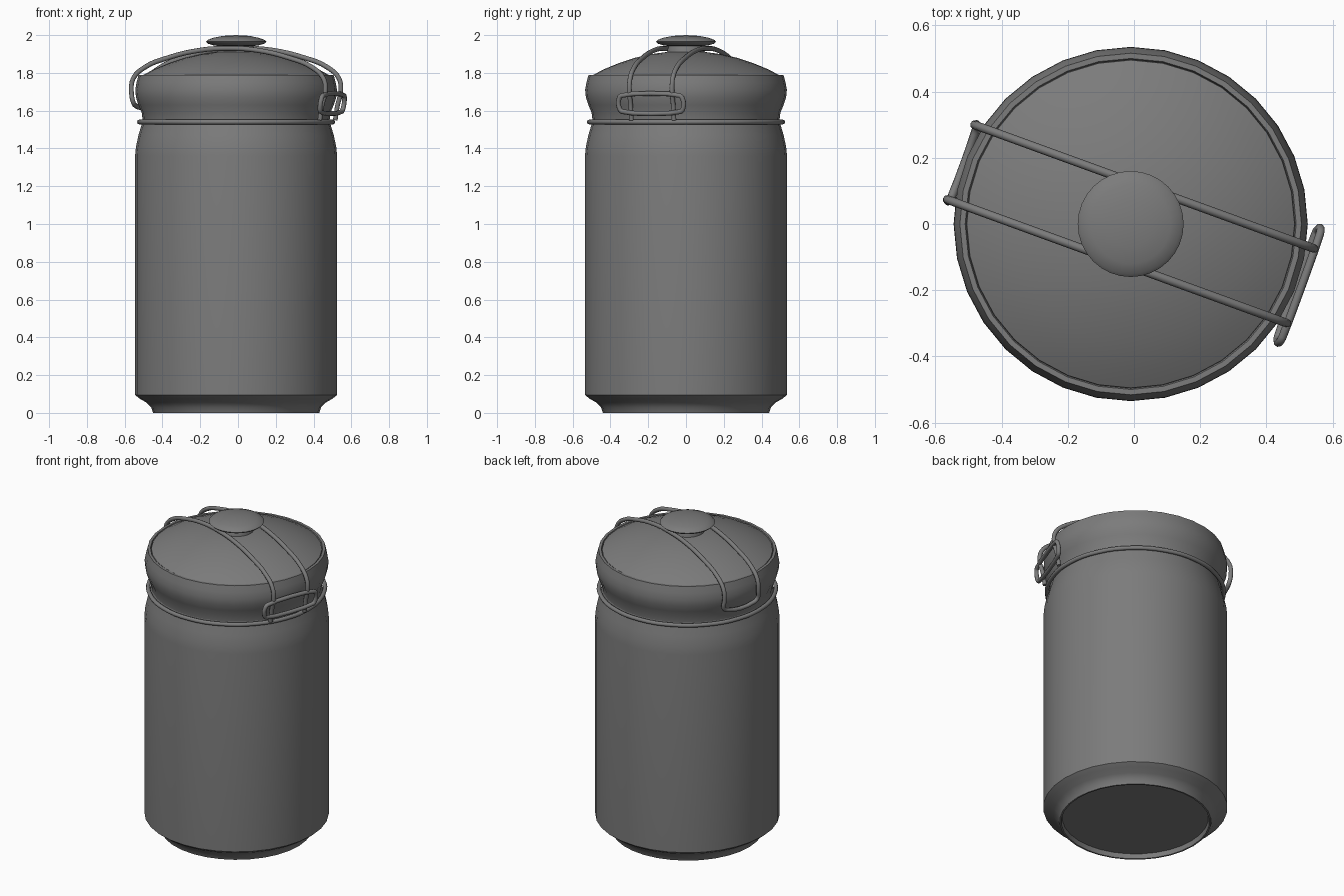
import bpy, bmesh, math
from mathutils import Vector, Matrix

cube = bpy.data.objects.get("Cube")
if cube:
    bpy.data.objects.remove(cube)

# One grey for everything
grey = bpy.data.materials.new("plain_grey")
grey.use_nodes = True
colour = (0.2, 0.2, 0.2, 1)
grey.diffuse_color = colour
grey.node_tree.nodes["Principled BSDF"].inputs["Base Color"].default_value = colour

CENTRE = Vector((-0.01, 0, 0))
SIDES = 32
TURN = Matrix.Rotation(math.radians(-20), 4, 'Z')   # direction of the wire bail


def lathe(name, profile):
    """Turn a (radius, height) profile around the jar axis."""
    bm = bmesh.new()
    verts = [bm.verts.new((r, 0, z)) for r, z in profile]
    edges = [bm.edges.new(pair) for pair in zip(verts, verts[1:])]
    bmesh.ops.spin(bm, geom=verts + edges, cent=(0, 0, 0), axis=(0, 0, 1),
                   angle=math.tau, steps=SIDES, use_duplicate=False)
    bmesh.ops.remove_doubles(bm, verts=bm.verts, dist=0.0005)
    bmesh.ops.recalc_face_normals(bm, faces=bm.faces)
    mesh = bpy.data.meshes.new(name)
    bm.to_mesh(mesh)
    bm.free()
    mesh.materials.append(grey)
    obj = bpy.data.objects.new(name, mesh)
    bpy.context.collection.objects.link(obj)
    obj.location = CENTRE
    bpy.ops.object.select_all(action='DESELECT')
    obj.select_set(True)
    bpy.context.view_layer.objects.active = obj
    bpy.ops.object.shade_smooth_by_angle(angle=math.radians(32))
    return obj


def wire(name, points, closed=False, radius=0.013, steps=4):
    """Round wire through points given along, across and above the bail."""
    curve = bpy.data.curves.new(name, 'CURVE')
    curve.dimensions = '3D'
    curve.bevel_depth = radius
    curve.bevel_resolution = 2
    curve.resolution_u = steps
    curve.use_fill_caps = True
    spline = curve.splines.new('BEZIER')
    spline.bezier_points.add(len(points) - 1)
    for bp, co in zip(spline.bezier_points, points):
        bp.co = co
        bp.handle_left_type = bp.handle_right_type = 'AUTO'
    spline.use_cyclic_u = closed
    curve.materials.append(grey)
    obj = bpy.data.objects.new(name, curve)
    bpy.context.collection.objects.link(obj)
    obj.matrix_world = Matrix.Translation(CENTRE) @ TURN
    return obj


# Jar body with a recessed base, curved foot and shoulder
lathe("jar_body", [
    (0, 0.03), (0.425, 0.03), (0.43, 0), (0.44, 0), (0.45, 0.03), (0.475, 0.055),
    (0.51, 0.075), (0.535, 0.095), (0.535, 1.36), (0.53, 1.41),
    (0.517, 1.47), (0.502, 1.52), (0.495, 1.55)])

# Flared collar with a thin rim
lathe("collar", [
    (0.495, 1.55), (0.5, 1.59), (0.517, 1.63), (0.53, 1.67), (0.534, 1.71),
    (0.527, 1.75), (0.516, 1.79), (0.5, 1.79), (0.495, 1.775)])

# Domed lid
lathe("lid", [
    (0.497, 1.775), (0.495, 1.787), (0.44, 1.817), (0.36, 1.85), (0.27, 1.88),
    (0.18, 1.9), (0.09, 1.912), (0, 1.915)])

# Knob on a short neck
lathe("lid_knob", [
    (0.1, 1.905), (0.098, 1.925), (0.092, 1.942), (0.12, 1.946), (0.15, 1.955),
    (0.16, 1.965), (0.15, 1.975), (0.12, 1.986), (0.07, 1.996), (0, 2.0)])

# Wire ring round the neck
ring_r = 0.512
wire("neck_ring", [(ring_r * math.cos(a), ring_r * math.sin(a), 1.54)
                   for a in (i * math.tau / 16 for i in range(16))], closed=True)

# Bail: two arched wires joined by a bar on one end, hooked to the ring on the other
arch = [(-0.546, 1.7), (-0.536, 1.77), (-0.47, 1.83), (-0.34, 1.88), (-0.16, 1.92), (0, 1.93)]
arch += [(-u, z) for u, z in reversed(arch[:-1])]
arch += [(0.528, 1.63), (0.515, 1.55)]
half = 0.12
one_side = [(u, half, z) for u, z in arch]
corner = [(-0.538, half, 1.65), (-0.536, half - 0.025, 1.63)]
path = list(reversed(one_side)) + corner
path += [(u, -v, z) for u, v, z in reversed(corner)]
path += [(u, -v, z) for u, v, z in one_side]
wire("bail", path)

# Rectangular latch loop with rounded corners
w, low, high, cut = 0.178, 1.595, 1.68, 0.014
outline = [(w, low + cut), (w, high - cut), (w - cut, high)]
outline += [(-v, z) for v, z in reversed(outline)]
outline += [(-w + cut, low), (w - cut, low)]
wire("latch_loop", [(0.535 + (z - low) * 0.15, v, z) for v, z in outline], closed=True)
